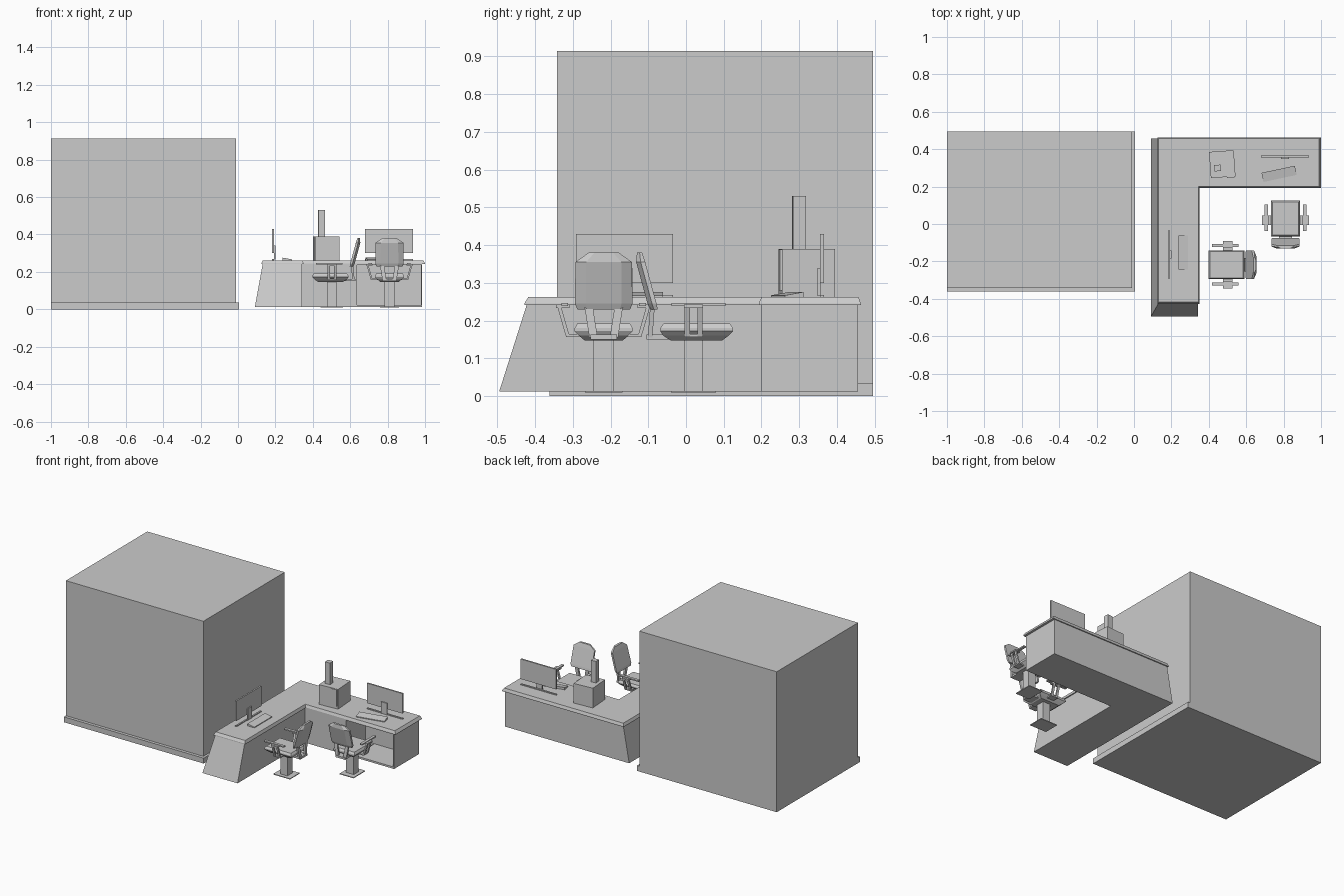
import bpy, bmesh
from mathutils import Matrix, Vector
from math import radians

if "Cube" in bpy.data.objects:
    bpy.data.objects.remove(bpy.data.objects["Cube"])


def loft(name, rings, place=None):
    """Skin a stack of equal-length point rings and cap both ends."""
    bm = bmesh.new()
    vs = [[bm.verts.new(p) for p in r] for r in rings]
    n = len(rings[0])
    for a, b in zip(vs, vs[1:]):
        for i in range(n):
            j = (i + 1) % n
            bm.faces.new((a[i], a[j], b[j], b[i]))
    bm.faces.new(vs[0][::-1])
    bm.faces.new(vs[-1])
    bmesh.ops.recalc_face_normals(bm, faces=bm.faces)
    me = bpy.data.meshes.new(name)
    bm.to_mesh(me)
    bm.free()
    ob = bpy.data.objects.new(name, me)
    bpy.context.collection.objects.link(ob)
    if place:
        ob.matrix_world = place
    return ob


def rect(x0, x1, y0, y1, z):
    return [(x0, y0, z), (x1, y0, z), (x1, y1, z), (x0, y1, z)]


def box(name, x, y, z, place=None):
    return loft(name, [rect(*x, *y, z[0]), rect(*x, *y, z[1])], place)


def bar(name, a, b, dx, dy, place=None):
    """Strut from a to b with a horizontal rectangular section."""
    return loft(name, [rect(p[0] - dx, p[0] + dx, p[1] - dy, p[1] + dy, p[2])
                       for p in (a, b)], place)


def ell(x0, x1, xi, y0, yi, y1, z):
    """L-shaped outline of the desk."""
    return [(x0, y0, z), (xi, y0, z), (xi, yi, z), (x1, yi, z), (x1, y1, z), (x0, y1, z)]


def spot(x, y, z=0, deg=0):
    return Matrix.Translation((x, y, z)) @ Matrix.Rotation(radians(deg), 4, 'Z')


# Large block with its skirting plinth
box("large_block", (-1, -0.01), (-0.342, 0.495), (0.035, 0.914))
box("block_plinth", (-1, 0.006), (-0.362, 0.495), (0, 0.035))

# Desk body with sloping outer faces and a kneehole
body = loft("desk_body", [ell(0.09, 0.985, 0.343, -0.495, 0.199, 0.456, 0.012),
                          ell(0.132, 0.985, 0.343, -0.422, 0.199, 0.456, 0.242)])
cutter = box("kneehole_cutter", (0.637, 0.978), (0.1, 0.40), (0.024, 0.236))
cutter.hide_render = True
mod = body.modifiers.new("kneehole", 'BOOLEAN')
mod.operation, mod.solver, mod.object = 'DIFFERENCE', 'EXACT', cutter
bpy.context.view_layer.objects.active = body
bpy.ops.object.modifier_apply(modifier="kneehole")
bpy.data.objects.remove(cutter)

# Desk top with a bevelled edge
loft("desk_top", [ell(0.125, 1.0, 0.35, -0.428, 0.193, 0.463, 0.241),
                  ell(0.125, 1.0, 0.35, -0.428, 0.193, 0.463, 0.246),
                  ell(0.132, 0.99, 0.344, -0.418, 0.2, 0.457, 0.262)])


# Monitor, facing local -y
def monitor(tag, place):
    box("screen_" + tag, (-0.128, 0.128), (-0.005, 0.005), (0.30, 0.43), place)
    box("monitor_foot_" + tag, (-0.128, 0.128), (-0.005, 0.005), (0.26, 0.268), place)
    bar("monitor_neck_" + tag, (0, -0.008, 0.265), (0, -0.008, 0.34), 0.021, 0.004, place)


# Wedge keyboard, high at the back
def keyboard(tag, place):
    loft("keyboard_" + tag, [
        [(x, -0.025, 0.261), (x, 0.025, 0.261), (x, 0.025, 0.276), (x, -0.025, 0.267)]
        for x in (-0.091, 0.091)], place)


monitor("right", spot(0.807, 0.36))
keyboard("right", spot(0.776, 0.268, 0, 12))
monitor("left", spot(0.188, -0.163, 0, 90))
keyboard("left", spot(0.263, -0.152, 0, 90))

# Desk machine with front panel and upright tower
m = spot(0.472, 0.32, 0, 4)
box("machine_body", (-0.066, 0.066), (-0.07, 0.07), (0.26, 0.39), m)
box("machine_panel", (0.02, 0.06), (-0.076, -0.07), (0.28, 0.388), m)
box("machine_tower", (-0.045, -0.009), (-0.036, -0.002), (0.39, 0.53), m)


# Office chair, facing local +y
def chair(tag, place):
    box("chair_base_" + tag, (-0.05, 0.05), (-0.06, 0.06), (0.009, 0.014), place)
    box("chair_column_" + tag, (-0.027, 0.027), (-0.025, 0.025), (0.012, 0.15), place)
    # cushion tapering towards the underside
    seat = [(0.05, -0.06, 0.075, 0.147), (0.065, -0.08, 0.093, 0.16),
            (0.077, -0.088, 0.105, 0.172), (0.077, -0.088, 0.105, 0.18),
            (0.07, -0.08, 0.097, 0.192)]
    loft("chair_seat_" + tag, [rect(-w, w, a, b, z) for w, a, b, z in seat], place)
    # reclined backrest with chamfered rear and top
    rings = []
    for w, f, t, z in ((0.07, -0.095, 0.02, 0.23), (0.076, -0.098, 0.024, 0.245),
                       (0.075, -0.128, 0.024, 0.355), (0.04, -0.136, 0.014, 0.38)):
        rings.append([(-w, f, z), (w, f, z), (w, f - t * 0.5, z), (w * 0.62, f - t, z),
                      (-w * 0.62, f - t, z), (-w, f - t * 0.5, z)])
    loft("chair_back_" + tag, rings, place)
    box("back_bracket_" + tag, (-0.035, 0.035), (-0.125, -0.05), (0.15, 0.163), place)
    for s, side in ((-1, "a"), (1, "b")):
        n = tag + "_" + side
        bar("back_strut_" + n, (s * 0.027, -0.115, 0.155), (s * 0.042, -0.108, 0.25),
            0.011, 0.006, place)
        # armrest: pad, bracket, slanted twin posts and link under the seat
        box("arm_pad_" + n, sorted((s * 0.094, s * 0.112)), (-0.058, 0.085), (0.239, 0.247), place)
        box("arm_bracket_" + n, sorted((s * 0.09, s * 0.126)), (-0.025, 0.025), (0.234, 0.243), place)
        for y in (-0.017, 0.017):
            bar("arm_post_" + n, (s * 0.095, y, 0.158), (s * 0.118, y, 0.238), 0.005, 0.007, place)
        box("arm_link_" + n, sorted((s * 0.05, s * 0.1)), (-0.025, 0.025), (0.156, 0.164), place)


chair("right", spot(0.81, 0.02))
chair("left", spot(0.502, -0.218, 0, 90))
